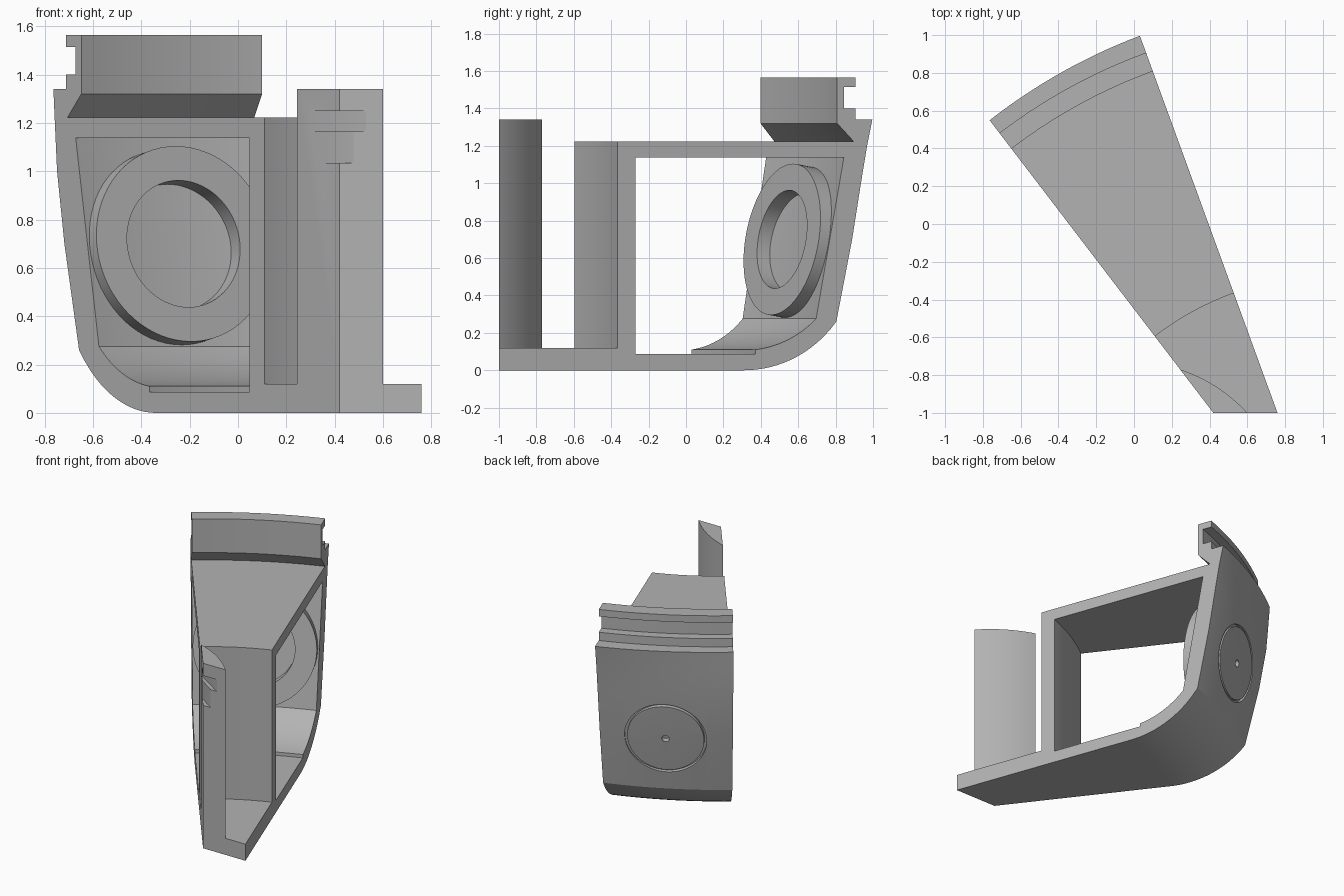
import bpy, bmesh, math
from mathutils import Vector, Matrix

if "Cube" in bpy.data.objects:
    bpy.data.objects.remove(bpy.data.objects["Cube"])

APEX = Vector((1.07, -1.85, 0))            # axis of revolution
A0, A1 = math.radians(110.05), math.radians(127.4)
MID = (A0 + A1) / 2

grey = bpy.data.materials.new("grey")
grey.diffuse_color = (0.45, 0.45, 0.45, 1)
grey.use_nodes = True
grey.node_tree.nodes["Principled BSDF"].inputs["Base Color"].default_value = grey.diffuse_color


def make(name, bm):
    bmesh.ops.recalc_face_normals(bm, faces=bm.faces)
    me = bpy.data.meshes.new(name)
    bm.to_mesh(me)
    bm.free()
    me.materials.append(grey)
    ob = bpy.data.objects.new(name, me)
    bpy.context.collection.objects.link(ob)
    return ob


def revolve(name, prof, a0, a1, n=28):
    """Sweep a closed (r, z, bulge) profile from angle a0 to a1."""
    bm = bmesh.new()
    rings = []
    for i in range(n + 1):
        f = i / n
        a = a0 + (a1 - a0) * f
        rings.append([bm.verts.new((APEX.x + (p[0] + f * (p[2] if len(p) > 2 else 0)) * math.cos(a),
                                    APEX.y + (p[0] + f * (p[2] if len(p) > 2 else 0)) * math.sin(a),
                                    p[1])) for p in prof])
    m = len(prof)
    for r, s in zip(rings, rings[1:]):
        for j in range(m):
            k = (j + 1) % m
            bm.faces.new((r[j], r[k], s[k], s[j]))
    bm.faces.new(rings[0])
    bm.faces.new(rings[-1])
    return make(name, bm)


def prism(name, pts, z0, z1):
    bm = bmesh.new()
    f = bm.faces.new([bm.verts.new((x, y, z0)) for x, y in pts])
    g = bmesh.ops.extrude_face_region(bm, geom=[f])
    bmesh.ops.translate(bm, vec=(0, 0, z1 - z0),
                        verts=[v for v in g["geom"] if isinstance(v, bmesh.types.BMVert)])
    return make(name, bm)


def tube(name, r, z, tilt, d0, d1, ri, ro, clip=False, n=72):
    """Tube (or rod when ri is 0) along the wall normal, d measured outward."""
    c, s = math.cos(MID), math.sin(MID)
    out = Vector((c * math.cos(tilt), s * math.cos(tilt), -math.sin(tilt)))
    side = Vector((-s, c, 0))
    up = out.cross(side)
    ctr = APEX + Vector((c * r, s * r, z))
    bm = bmesh.new()
    loops = []
    for d, rad in ((d0, ro), (d1, ro), (d1, ri), (d0, ri)):
        if rad:
            loops.append([bm.verts.new(ctr + out * d + rad * (side * math.cos(t) + up * math.sin(t)))
                          for t in (2 * math.pi * i / n for i in range(n))])
    pairs = list(zip(loops, loops[1:] + loops[:1])) if ri else [loops]
    for p, q in pairs:
        for i in range(n):
            k = (i + 1) % n
            bm.faces.new((p[i], p[k], q[k], q[i]))
    if not ri:
        for l in loops:
            bm.faces.new(l)
    if clip:
        for no in ((-math.sin(A1), math.cos(A1), 0), (math.sin(A0), -math.cos(A0), 0)):
            cut_plane(bm, APEX, no)
    return make(name, bm)


def cut_plane(bm, co, no):
    g = bmesh.ops.bisect_plane(bm, geom=bm.verts[:] + bm.edges[:] + bm.faces[:],
                               plane_co=co, plane_no=no, clear_outer=True)
    edges = [e for e in g["geom_cut"] if isinstance(e, bmesh.types.BMEdge)]
    if edges:
        bmesh.ops.holes_fill(bm, edges=edges, sides=0)


def subtract(ob, cutter):
    md = ob.modifiers.new("cut", 'BOOLEAN')
    md.operation, md.solver, md.object = 'DIFFERENCE', 'EXACT', cutter
    bpy.context.view_layer.objects.active = ob
    bpy.ops.object.modifier_apply(modifier=md.name)
    bpy.data.objects.remove(cutter)


def arc(r0, r1, cz, rad, n=14):
    return [(r, cz - math.sqrt(rad ** 2 - (r - 2.30) ** 2))
            for r in (r0 + (r1 - r0) * i / n for i in range(n + 1))]


# main wedge: floor, inner wall, top plate, outer wall and grooved collar
body = [(0.85, 0)] + [(r, z, 0.02) for r, z in arc(2.30, 2.825, 0.66, 0.66)]
body += [(2.915, 0.7, 0.03), (2.965, 1.0, 0.03), (3.0, 1.2, 0.01),
         (3.03, 1.34, -0.01), (2.935, 1.34), (2.935, 1.40), (2.87, 1.40),
         (2.87, 1.515), (2.935, 1.515), (2.935, 1.565), (2.83, 1.565), (2.83, 1.32),
         (2.925, 1.222), (1.58, 1.222), (1.58, 0.12), (0.85, 0.12)]
shell = revolve("wedge_shell", body, A0, A1)

# clip the tip flat at the front
bm = bmesh.new()
bm.from_mesh(shell.data)
cut_plane(bm, (0, -1, 0), (0, -1, 0))
bm.to_mesh(shell.data)
bm.free()

# open cavity through the wedge
cavity = [(1.683, 0.087), (2.365, 0.087)] + arc(2.366, 2.71, 0.69, 0.583)
cavity += [(2.868, 1.138), (1.683, 1.138)]
subtract(shell, revolve("cavity_cutter", cavity, A0 - 0.02, A1 + 0.02))

# circular groove and centre hole on the outside
tilt = math.radians(10.5)
subtract(shell, tube("groove_cutter", 2.922, 0.66, tilt, -0.03, 0.1, 0.255, 0.272))
subtract(shell, tube("pin_cutter", 2.922, 0.66, tilt, -0.04, 0.1, 0, 0.025, n=24))

# raised ring inside the outer wall
ring = tube("inner_ring", 2.695, 0.70, math.radians(9.5), 0, 0.11, 0.266, 0.41, clip=True)

# tip post with a stepped corner notch
P, C, Q = Vector((0.6, -1)), Vector((0.45, -0.838)), Vector((0.244, -0.77))
curve = [P * (1 - t) ** 2 + C * 2 * t * (1 - t) + Q * t * t for t in (i / 16 for i in range(17))]
post = prism("tip_post", [(0.42, -1)] + [tuple(p) for p in curve], 0.12, 1.34)
for xl, xr, z0, z1 in ((0.31, 0.53, 1.165, 1.25), (0.355, 0.48, 1.035, 1.17)):
    a = Vector((xl, -1 + (0.42 - xl) / 0.766))
    b = Vector((xr, -1))
    d = (b - a) * 0.3
    subtract(post, prism("notch_cutter", [tuple(a - d), (0.3, -1.2), tuple(b + d)], z0, z1))

for ob in (shell, ring, post):
    bpy.ops.object.select_all(action='DESELECT')
    ob.select_set(True)
    bpy.context.view_layer.objects.active = ob
    bpy.ops.object.shade_smooth_by_angle(angle=math.radians(25))
